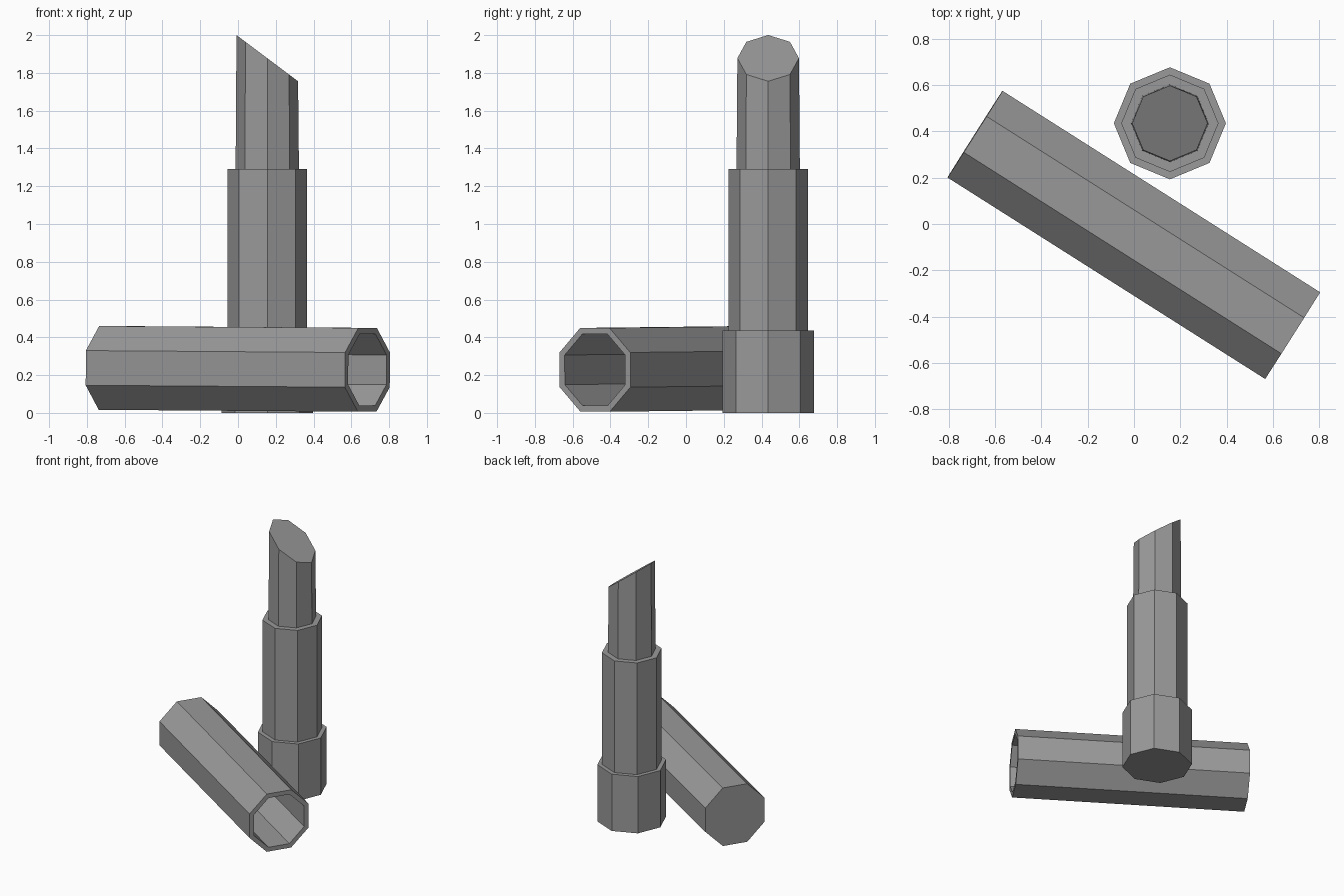
import bpy, bmesh
from math import cos, sin, pi
from mathutils import Vector

SIDES = 8

cube = bpy.data.objects.get("Cube")
if cube:
    bpy.data.objects.remove(cube, do_unlink=True)

grey = bpy.data.materials.new("plain grey")
grey.use_nodes = True
colour = (0.32, 0.32, 0.32, 1)
grey.diffuse_color = colour
grey.node_tree.nodes["Principled BSDF"].inputs["Base Color"].default_value = colour


def lathe(name, profile, location, turn=0.0):
    """Octagonal solid through (radius, height) rings, closed at both ends."""
    bm = bmesh.new()
    rings = []
    for radius, height in profile:
        angles = [turn + 2 * pi * i / SIDES for i in range(SIDES)]
        rings.append([bm.verts.new((radius * cos(a), radius * sin(a), height)) for a in angles])
    for low, high in zip(rings, rings[1:]):
        for i in range(SIDES):
            j = (i + 1) % SIDES
            bm.faces.new((low[i], low[j], high[j], high[i]))
    bm.faces.new(rings[0][::-1])
    bm.faces.new(rings[-1])
    bmesh.ops.recalc_face_normals(bm, faces=bm.faces)
    mesh = bpy.data.meshes.new(name)
    bm.to_mesh(mesh)
    bm.free()
    mesh.materials.append(grey)
    obj = bpy.data.objects.new(name, mesh)
    obj.location = location
    bpy.context.collection.objects.link(obj)
    return obj


# Upright tube: wide base, narrower sleeve
centre = (0.155, 0.435, 0)
lathe("base", [(0.242, 0), (0.242, 0.435)], centre)
lathe("sleeve", [(0.21, 0.40), (0.21, 1.29)], centre)

# Tapered stick with a slanted tip, high on the right side
stick = lathe("stick", [(0.168, 1.25), (0.163, 1.878)], centre)
for v in stick.data.vertices:
    if v.co.z > 1.5:
        v.co.z -= 0.75 * v.co.x

# Hollow cap lying on its side, open towards the front left
closed_end = Vector((-0.687, 0.388, 0.238))
open_end = Vector((0.685, -0.482, 0.228))
axis = open_end - closed_end
length = axis.length
cap = lathe("cap", [(0.24, 0), (0.24, length), (0.205, length), (0.205, 0.04)],
            closed_end, pi / SIDES)
cap.rotation_mode = 'QUATERNION'
cap.rotation_quaternion = axis.to_track_quat('Z', 'Y')
